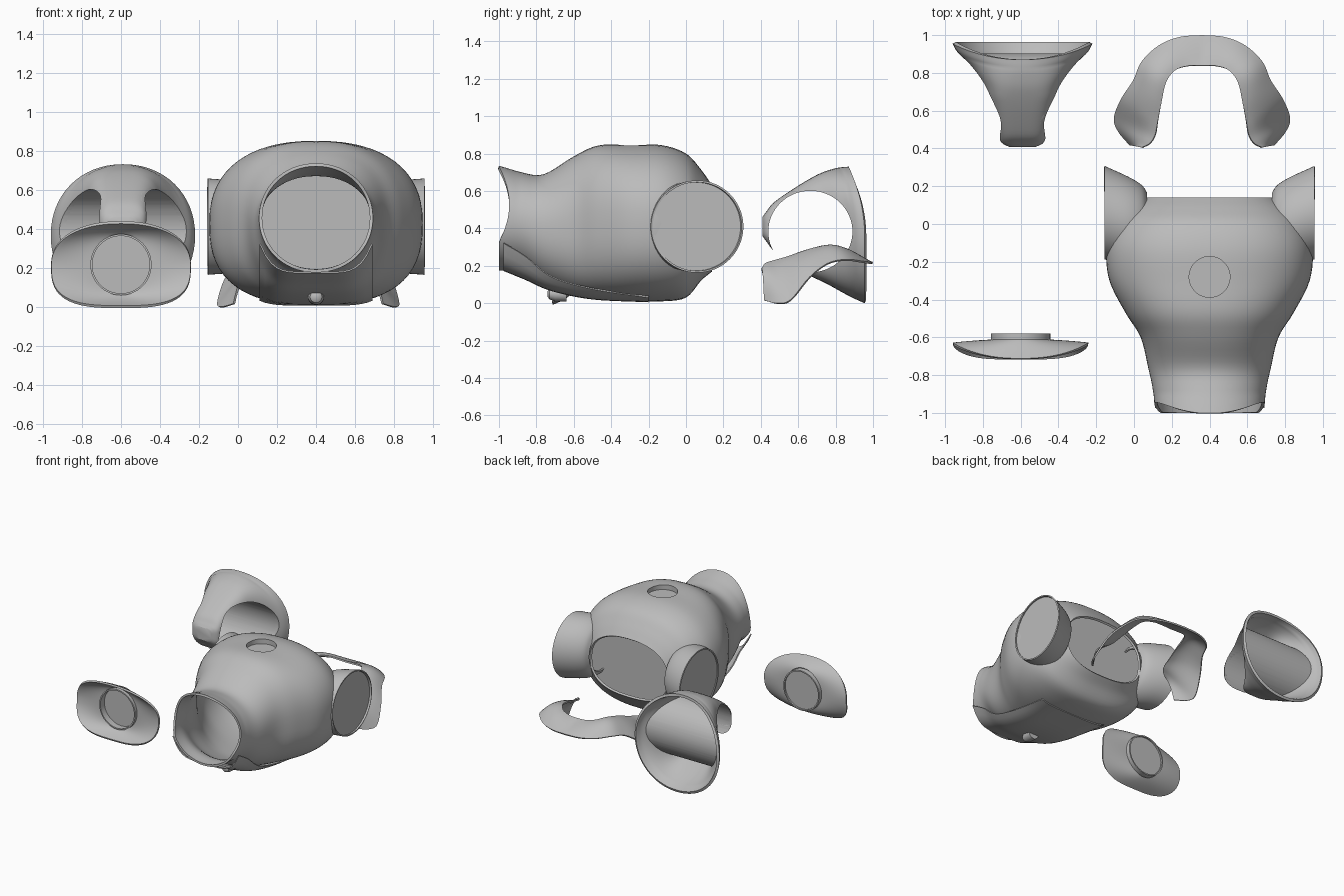
import bpy, bmesh
from math import cos, sin, pi, copysign
from mathutils import Vector

cube = bpy.data.objects.get("Cube")
if cube:
    bpy.data.objects.remove(cube, do_unlink=True)

grey = bpy.data.materials.new("plain grey")
grey.use_nodes = True
grey.diffuse_color = (0.5, 0.5, 0.5, 1)
grey.node_tree.nodes["Principled BSDF"].inputs["Base Color"].default_value = (0.5, 0.5, 0.5, 1)

SEG = 64


def spline(points, steps=5):
    """Smooth curve through the given points."""
    p = [Vector(q) for q in points]
    p = [2 * p[0] - p[1]] + p + [2 * p[-1] - p[-2]]
    out = []
    for a, b, c, d in zip(p, p[1:], p[2:], p[3:]):
        for i in range(steps):
            t = i / steps
            out.append(0.5 * (2 * b + (c - a) * t + (2 * a - 5 * b + 4 * c - d) * t * t
                              + (3 * b - a - 3 * c + d) * t ** 3))
    return out + [p[-2]]


def oval(half, low, high, upper=2.0, lower=2.0):
    """Superellipse as (x, z) pairs, with its own squareness above and below."""
    mid, tall = (low + high) / 2, (high - low) / 2
    pts = []
    for i in range(SEG):
        a = 2 * pi * i / SEG
        c, s = cos(a), sin(a)
        power = 2 / (upper if s > 0 else lower)
        pts.append((half * copysign(abs(c) ** power, c),
                    mid + tall * copysign(abs(s) ** power, s)))
    return pts


def loft(name, rings, closed=True, cap_start=False, cap_end=False):
    bm = bmesh.new()
    rows = [[bm.verts.new(p) for p in ring] for ring in rings]
    n = len(rows[0])
    for r, s in zip(rows, rows[1:]):
        for i in range(n if closed else n - 1):
            j = (i + 1) % n
            bm.faces.new((r[i], r[j], s[j], s[i]))
    if cap_start:
        bm.faces.new(rows[0])
    if cap_end:
        bm.faces.new(rows[-1])
    bmesh.ops.recalc_face_normals(bm, faces=bm.faces)
    mesh = bpy.data.meshes.new(name)
    bm.to_mesh(mesh)
    bm.free()
    obj = bpy.data.objects.new(name, mesh)
    bpy.context.collection.objects.link(obj)
    return obj


def solid(name, rings):
    return loft(name, rings, cap_start=True, cap_end=True)


def circle(center, radius, axis):
    """Ring of points around the x, y or z axis."""
    u, v = {"x": ((0, 1, 0), (0, 0, 1)), "y": ((1, 0, 0), (0, 0, 1)),
            "z": ((1, 0, 0), (0, 1, 0))}[axis]
    ru, rv = radius if isinstance(radius, tuple) else (radius, radius)
    return [Vector(center) + Vector(u) * ru * cos(2 * pi * i / SEG)
            + Vector(v) * rv * sin(2 * pi * i / SEG) for i in range(SEG)]


def finish(obj, thickness=0, cutter=None, operation="DIFFERENCE"):
    """Thicken, cut, colour and shade a part."""
    if thickness:
        mod = obj.modifiers.new("thickness", "SOLIDIFY")
        mod.thickness = thickness
        mod.offset = -1
    if cutter:
        cutter.hide_render = True
        mod = obj.modifiers.new("opening", "BOOLEAN")
        mod.operation = operation
        mod.solver = "EXACT"
        mod.object = cutter
    bpy.context.view_layer.update()
    deps = bpy.context.evaluated_depsgraph_get()
    mesh = bpy.data.meshes.new_from_object(obj.evaluated_get(deps))
    obj.modifiers.clear()
    obj.data = mesh
    mesh.materials.clear()
    mesh.materials.append(grey)
    if cutter:
        bpy.data.objects.remove(cutter, do_unlink=True)
    bpy.ops.object.select_all(action="DESELECT")
    obj.select_set(True)
    bpy.context.view_layer.objects.active = obj
    bpy.ops.object.shade_smooth_by_angle(angle=0.6)


# Main body shell: y, half width, bottom, top
BX = 0.4
stations = [(-1.0, .292, .175, .735), (-.88, .3, .17, .7), (-.76, .325, .1, .69),
            (-.6, .365, .045, .785), (-.47, .445, .025, .843), (-.3, .53, .012, .848),
            (-.13, .545, .01, .845), (0, .5, .03, .8), (.08, .42, .12, .715),
            (.14, .34, .17, .63)]
rings = []
for k, (y, half, low, high) in enumerate(spline(stations)):
    fade = max(0, 1 - k / 5)
    square = .3 * min(1, max(0, (y + .9) / .3))
    rings.append([(BX + x, y + .055 * fade * max(0, 1 - ((z - .53) / .2) ** 2), z)
                  for x, z in oval(half, low, high, 2.05 + square, 2.05 + 1.8 * square)])
top_cutter = solid("top_cutter", [circle((BX, -.28, z), .108, "z") for z in (.75, .95)])
finish(loft("body_shell", rings), .016, top_cutter)

# Round recess on top of the body
finish(loft("top_recess", [circle((BX, -.28, z), .108, "z") for z in (.843, .81)], cap_end=True))

# Wall closing the inside of the body
finish(solid("inner_wall", [[(BX + x, y, z) for x, z in oval(.485, .045, .785, 2.3, 2.5)]
                            for y in (-.03, -.02)]))

# Belly tongue under the neck with raised edges: y, bottom, edge height
tongue = spline([(-.975, .172, .32), (-.86, .125, .25), (-.72, .065, .14),
                 (-.5, .02, .075), (-.2, .005, .03)])
finish(loft("belly_tongue", [[(BX + .29 * i / 10, y, low + (edge - low) * abs(i / 10) ** 5)
                              for i in range(-10, 11)] for y, low, edge in tongue],
            closed=False), .008)

# Flared side sockets with recessed discs: offset, y, radius
for side, label in ((1, "left"), (-1, "right")):
    flare = spline([(.33, 0, .165), (.36, .002, .205), (.43, .015, .235), (.555, .06, .247)])
    tube = [circle((BX + side * o, y, .41), r, "x") for o, y, r in flare]
    finish(loft(label + "_socket", tube), .01)
    finish(solid(label + "_socket_disc",
                 [circle((BX + side * o, .058, .41), .238, "x") for o in (.535, .545)]))

# Small peg under the neck
finish(solid("peg", [circle((BX, y, .05), r, "y") for y, r in
                     ((-.74, .015), (-.73, .03), (-.7, .04), (-.64, .042))]))

# Tapered cover: y, half width, bottom, top
CX = -.59
stations = [(.955, .37, 0, .73), (.91, .345, .02, .727), (.85, .285, .05, .718),
            (.75, .215, .105, .69), (.62, .17, .17, .63), (.48, .13, .27, .545),
            (.43, .11, .33, .49), (.408, .07, .36, .46)]
rings = []
for y, half, low, high in spline(stations):
    lean = .085 * (y - .41) / .545
    square = 2.1 + 1.5 * min(1, max(0, (.9 - y) / .2))
    rings.append([(CX + x, y - lean * (max(0, z - .36) / .37) ** 2, z)
                  for x, z in oval(half, low, high, square, square)])


def crossing(grow):
    return [circle((x, .665, .383), (.225 + grow, .218 + grow), "x") for x in (-1.2, .1)]


finish(loft("tapered_cover", rings, cap_end=True), .02, solid("side_cutter", crossing(0)))

# Tunnel lining that runs across the cover
finish(loft("cover_tunnel", crossing(.012)), .012, solid("cover_limit", rings), "INTERSECT")

# Horseshoe collar: half of the inner and outer edges, then mirrored
AX = .36
inner = spline([(0, .84, .285), (.07, .838, .288), (.14, .815, .3), (.19, .75, .31),
                (.215, .64, .285), (.235, .54, .25), (.25, .47, .23), (.28, .425, .215),
                (.32, .406, .19)])
outer = spline([(0, 1.0, .22), (.12, .99, .22), (.23, .945, .225), (.32, .86, .235),
                (.365, .76, .215), (.43, .66, .14), (.467, .56, .02), (.445, .49, .0),
                (.385, .417, .015)])


def strip(a, b, side):
    row = []
    for i in range(9):
        t = i / 8
        p = a.lerp(b, t)
        p.z += .12 * t * (1 - t) * min(1, abs(a.x) / .2)
        row.append((AX + side * p.x, p.y, p.z))
    return row


rows = [strip(a, b, -1) for a, b in zip(inner, outer)][:0:-1]
rows += [strip(a, b, 1) for a, b in zip(inner, outer)]
finish(loft("horseshoe_collar", rows, closed=False), .012)

# Bowed plate with a round socket
PX, PZ = -.6, .215
rings = []
outline = oval(.357, -.21, .21, 2.2, 3)
hole = oval(.155, -.155, .155)
for k in range(9):
    t = k / 8
    ring = []
    for (hx, hz), (ox, oz) in zip(hole, outline):
        x, z = hx + (ox - hx) * t, hz + (oz - hz) * t
        ring.append((PX + x, -.622 - .095 * (z / .21) ** 2 * t - .02 * (x / .36) ** 2, PZ + z))
    rings.append(ring)
finish(loft("bowed_plate", rings), .014)
finish(loft("plate_socket", [circle((PX, y, PZ), .157, "y") for y in (-.65, -.58)]), .01)
finish(solid("plate_socket_disc", [circle((PX, y, PZ), .15, "y") for y in (-.6, -.592)]))
